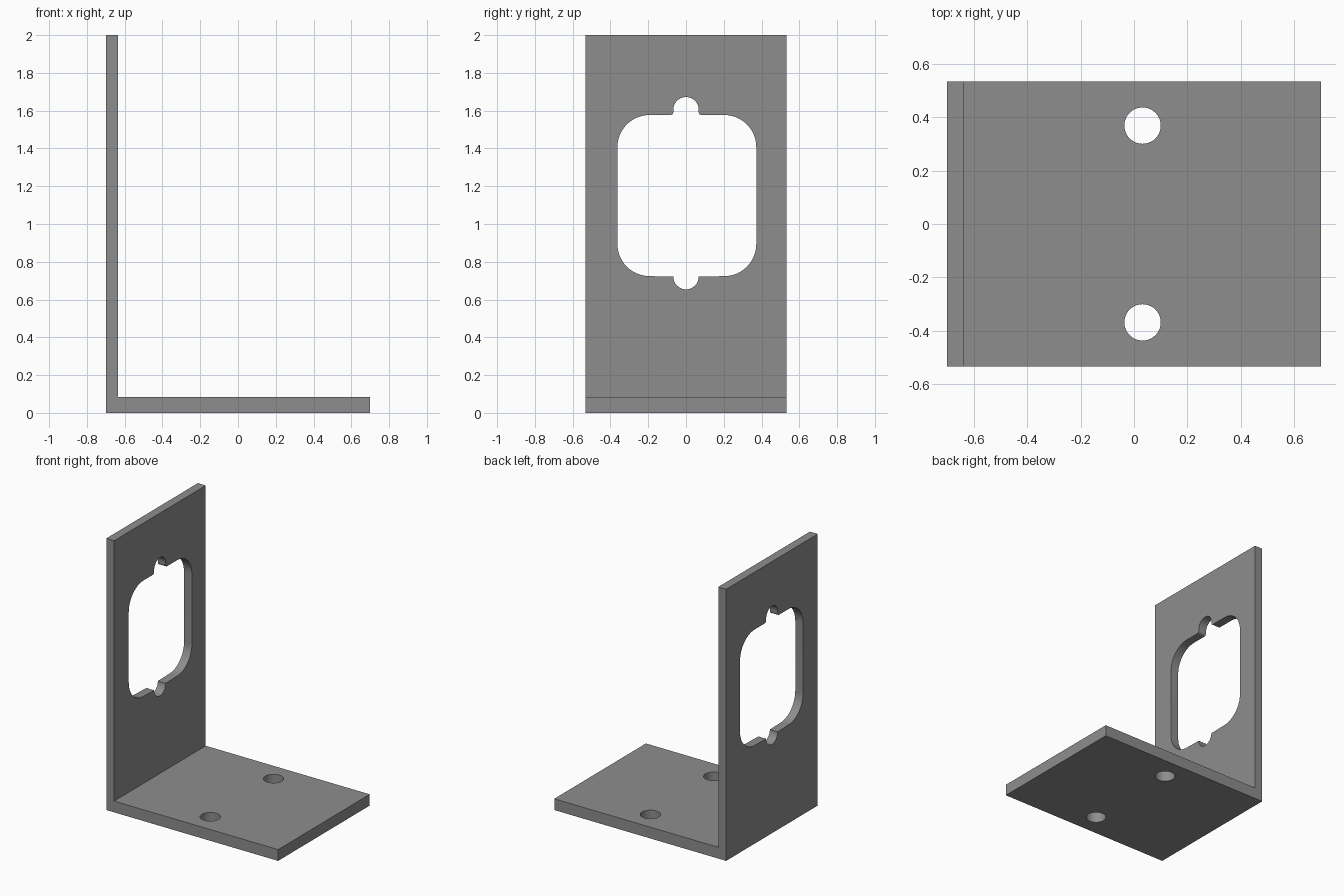
import bpy, bmesh, math
from mathutils import Vector

if "Cube" in bpy.data.objects:
    bpy.data.objects.remove(bpy.data.objects["Cube"])

grey = bpy.data.materials.new("bracket grey")
grey.diffuse_color = (0.27, 0.27, 0.27, 1)
grey.use_nodes = True
grey.node_tree.nodes["Principled BSDF"].inputs["Base Color"].default_value = grey.diffuse_color


def prism(name, points, offset):
    """Closed outline pushed along a vector."""
    bm = bmesh.new()
    face = bm.faces.new([bm.verts.new(p) for p in points])
    ext = bmesh.ops.extrude_face_region(bm, geom=[face])
    moved = [g for g in ext["geom"] if isinstance(g, bmesh.types.BMVert)]
    bmesh.ops.translate(bm, verts=moved, vec=Vector(offset))
    bmesh.ops.recalc_face_normals(bm, faces=bm.faces[:])
    mesh = bpy.data.meshes.new(name)
    bm.to_mesh(mesh)
    bm.free()
    obj = bpy.data.objects.new(name, mesh)
    bpy.context.collection.objects.link(obj)
    obj.data.materials.append(grey)
    return obj


def arc(cx, cy, r, start, end, n=12):
    angles = [math.radians(start + (end - start) * i / n) for i in range(n + 1)]
    return [(cx + r * math.cos(a), cy + r * math.sin(a)) for a in angles]


# L-shaped bracket: upright plate and base in one profile
X, Y, WALL, BASE = 0.70, 0.533, -0.636, 0.083
profile = [(-X, 0), (X, 0), (X, BASE), (WALL, BASE), (WALL, 2), (-X, 2)]
bracket = prism("bracket", [(x, -Y, z) for x, z in profile], (0, 2 * Y, 0))

# Window outline (y, z): rounded rectangle with a notch above and below
L, R, LOW, HIGH, C = -0.363, 0.372, 0.724, 1.577, 0.17
N, F = 0.067, 0.015      # notch radius, small fillet radius
outline = arc(R - C, LOW + C, C, -90, 0)
outline += arc(R - C, HIGH - C, C, 0, 90)
outline += arc(N + F, HIGH + F, F, 270, 180, 4)
outline += arc(0, 1.605, N, 0, 180, 20)
outline += arc(-N - F, HIGH + F, F, 0, -90, 4)
outline += arc(L + C, HIGH - C, C, 90, 180)
outline += arc(L + C, LOW + C, C, 180, 270)
outline += arc(0, LOW - 0.003, N, 180, 360, 20)
cutters = [prism("window_cutter", [(-0.8, y, z) for y, z in outline], (0.3, 0, 0))]

# Two screw holes through the base
for side in (-1, 1):
    ring = arc(0.032, side * 0.368, 0.068, 0, 360, 40)[:-1]
    cutters.append(prism("hole_cutter", [(x, y, -0.1) for x, y in ring], (0, 0, 0.3)))

bpy.context.view_layer.objects.active = bracket
bracket.select_set(True)
for cutter in cutters:
    mod = bracket.modifiers.new("cut", "BOOLEAN")
    mod.operation, mod.solver, mod.object = "DIFFERENCE", "EXACT", cutter
    bpy.ops.object.modifier_apply(modifier=mod.name)
    bpy.data.objects.remove(cutter)

bpy.ops.object.shade_smooth_by_angle(angle=math.radians(30))
